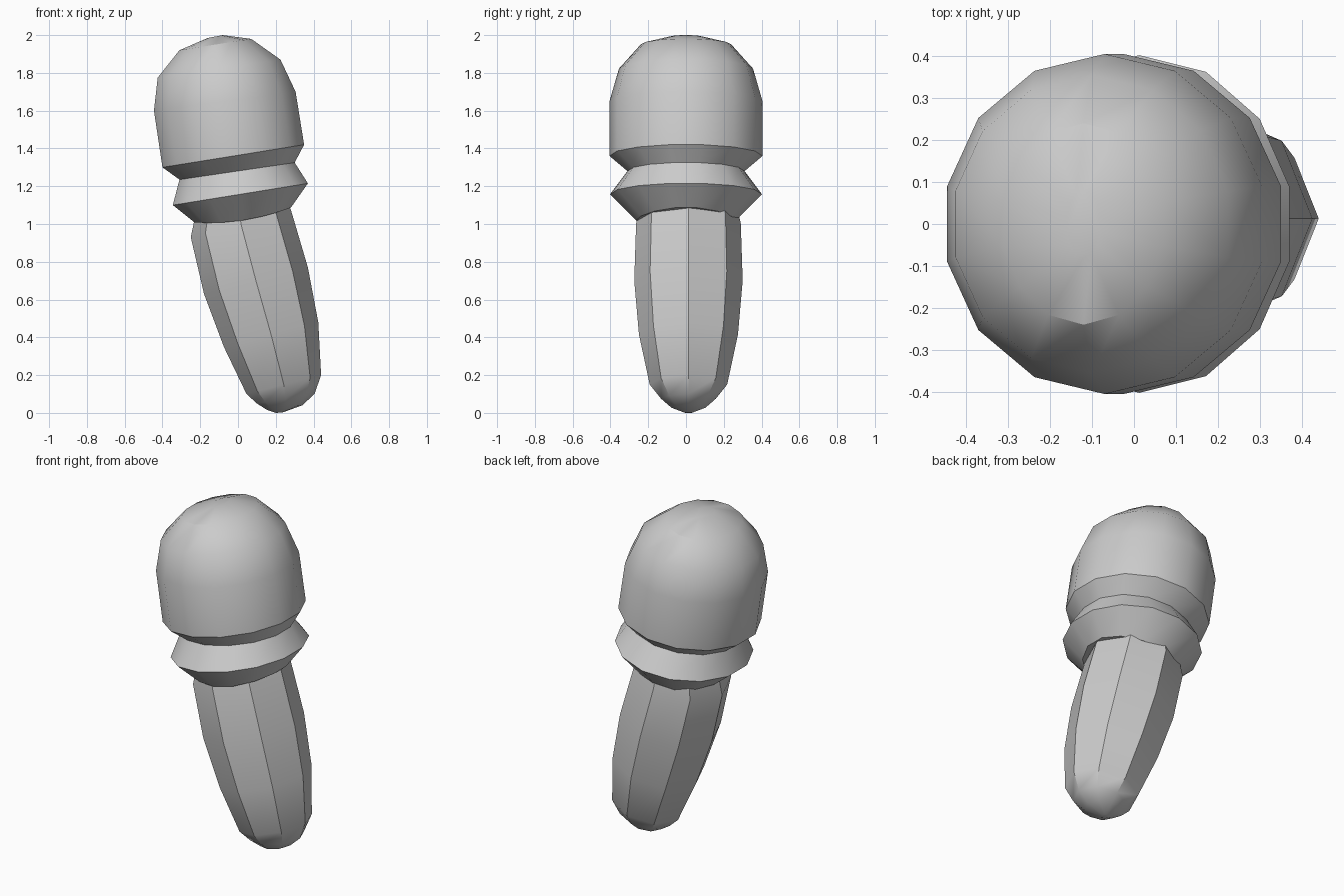
import bpy, bmesh, math
from mathutils import Vector

cube = bpy.data.objects.get("Cube")
if cube:
    bpy.data.objects.remove(cube, do_unlink=True)

grey = bpy.data.materials.new("plain_grey")
grey.use_nodes = True
colour = (0.6, 0.6, 0.6, 1)
grey.diffuse_color = colour
grey.node_tree.nodes["Principled BSDF"].inputs["Base Color"].default_value = colour


def loft(name, rings, sides, half_step, y_mid=0.0):
    """Skin tilted rings, each (left x, left z, right x, right z, half depth, side sag)."""
    bm = bmesh.new()
    offset = math.pi / sides if half_step else 0
    widen = 1 / math.cos(offset)
    loops = []
    for lx, lz, rx, rz, depth, sag in rings:
        left, right = Vector((lx, y_mid, lz)), Vector((rx, y_mid, rz))
        mid, arm = (left + right) / 2, (right - left) / 2 * widen
        loop = []
        for i in range(sides):
            a = offset + i * math.tau / sides
            drop = sag * math.sin(a) ** 2
            loop.append(bm.verts.new(mid + arm * math.cos(a)
                                     + Vector((0, depth * math.sin(a), -drop))))
        loops.append(loop)
    for low, high in zip(loops, loops[1:]):
        for i in range(sides):
            j = (i + 1) % sides
            bm.faces.new((low[i], low[j], high[j], high[i]))
    bm.faces.new(loops[0][::-1])
    bm.faces.new(loops[-1])
    bmesh.ops.recalc_face_normals(bm, faces=bm.faces)
    mesh = bpy.data.meshes.new(name)
    bm.to_mesh(mesh)
    bm.free()
    mesh.materials.append(grey)
    obj = bpy.data.objects.new(name, mesh)
    bpy.context.collection.objects.link(obj)
    bpy.ops.object.select_all(action='DESELECT')
    obj.select_set(True)
    bpy.context.view_layer.objects.active = obj
    bpy.ops.object.shade_smooth_by_angle(angle=math.radians(32))
    return obj


neck = (-0.31, 1.235, 0.30, 1.325, 0.31, 0)

# Domed cap, from the neck up
loft("cap", [
    neck,
    (-0.40, 1.30, 0.35, 1.42, 0.405, 0),
    (-0.445, 1.60, 0.305, 1.70, 0.405, 0),
    (-0.425, 1.775, 0.225, 1.87, 0.355, 0),
    (-0.31, 1.92, 0.07, 1.98, 0.24, 0),
    (-0.16, 1.985, -0.08, 2.0, 0.08, 0),
], 14, True)

# Flared collar under the neck
loft("collar", [
    (-0.23, 1.01, 0.28, 1.088, 0.265, 0.03),
    (-0.345, 1.10, 0.37, 1.215, 0.402, 0),
    neck,
], 14, True)

# Eight-sided tapering stem, from the rounded tip up
loft("stem", [
    (0.20, 0.0, 0.235, 0.002, 0.02, 0),
    (0.155, 0.015, 0.34, 0.04, 0.09, 0),
    (0.10, 0.05, 0.405, 0.10, 0.145, 0),
    (0.045, 0.10, 0.44, 0.20, 0.205, 0),
    (-0.075, 0.35, 0.425, 0.48, 0.262, 0),
    (-0.18, 0.63, 0.37, 0.77, 0.287, 0),
    (-0.25, 0.93, 0.28, 1.075, 0.277, 0),
    (-0.21, 1.12, 0.22, 1.21, 0.24, 0),
], 8, False, 0.013)
